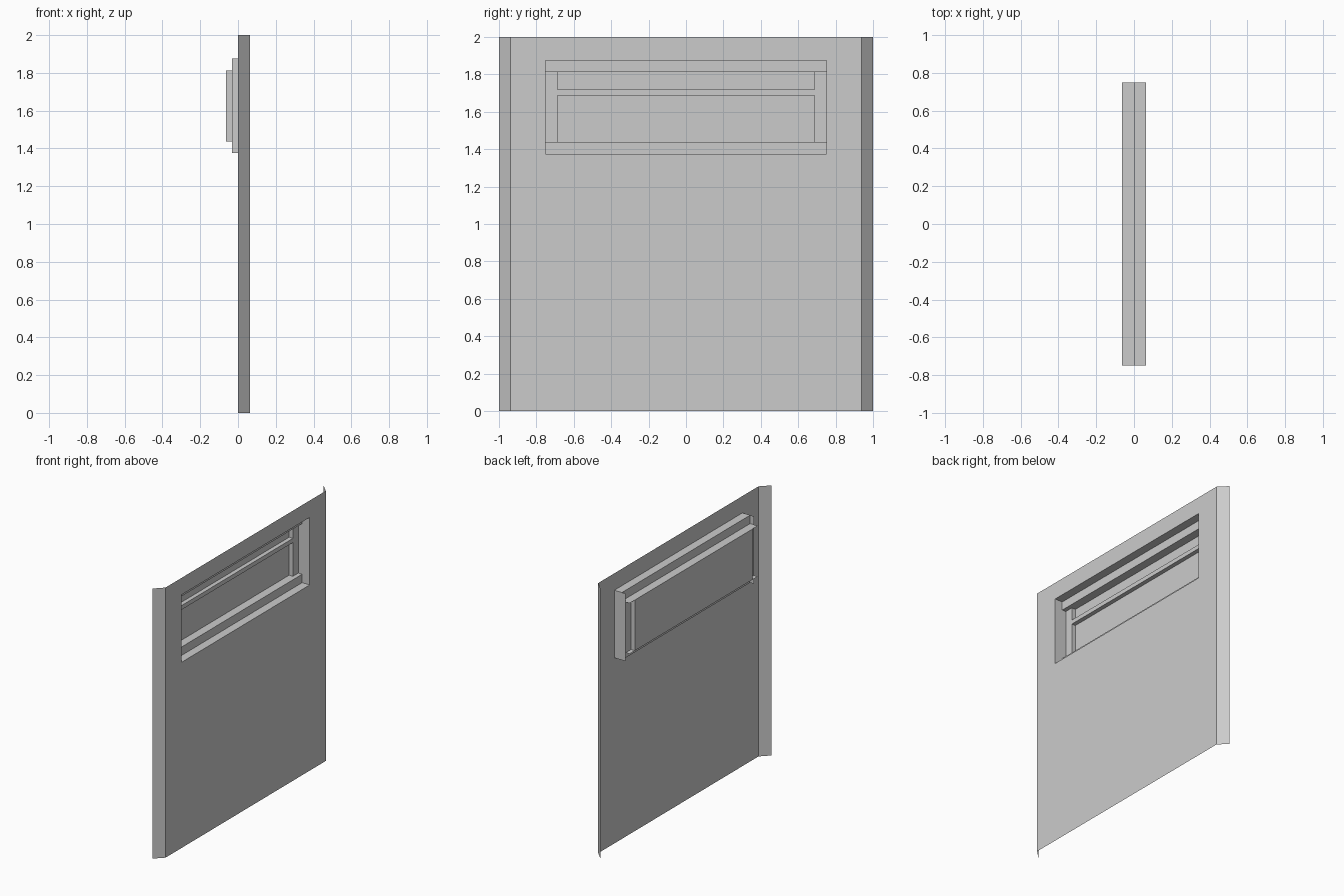
import bpy
import bmesh
from mathutils import Vector

old = bpy.data.objects.get("Cube")
if old:
    bpy.data.objects.remove(old, do_unlink=True)

grey = bpy.data.materials.new("light_grey")
grey.use_nodes = True
grey.diffuse_color = (0.6, 0.6, 0.6, 1)
grey.node_tree.nodes["Principled BSDF"].inputs["Base Color"].default_value = (0.6, 0.6, 0.6, 1)

# Depths (x), half widths (y) and heights (z) shared by the parts
FRONT, BAND, FRAME, BACK = 0.0625, 0.0, -0.03125, -0.0625
EDGE, OUTER, INNER = 0.9375, 0.75, 0.6875
Z_LOW, Z_SILL, Z_BAR0, Z_BAR1, Z_HEAD, Z_HIGH = 1.375, 1.4375, 1.6875, 1.71875, 1.8125, 1.875


def quad(bm, points, facing):
    """Add one thin sheet whose normal points along facing."""
    face = bm.faces.new([bm.verts.new(p) for p in points])
    face.normal_update()
    if face.normal.dot(Vector(facing)) < 0:
        face.normal_flip()


def upright(bm, x, y0, y1, z0, z1):
    """Sheet facing +x."""
    quad(bm, [(x, y0, z0), (x, y1, z0), (x, y1, z1), (x, y0, z1)], (1, 0, 0))


def shelf(bm, z, x0, x1, half, up):
    """Horizontal sheet, facing up (1) or down (-1)."""
    quad(bm, [(x0, -half, z), (x1, -half, z), (x1, half, z), (x0, half, z)], (0, 0, up))


def cheek(bm, y, x0, x1, z0, z1):
    """Side sheet facing the middle of the recess."""
    quad(bm, [(x0, y, z0), (x1, y, z0), (x1, y, z1), (x0, y, z1)], (0, -y, 0))


def finish(name, bm):
    bmesh.ops.remove_doubles(bm, verts=bm.verts, dist=1e-5)
    mesh = bpy.data.meshes.new(name)
    bm.to_mesh(mesh)
    bm.free()
    mesh.materials.append(grey)
    obj = bpy.data.objects.new(name, mesh)
    bpy.context.collection.objects.link(obj)


# Flat panel around the recess opening, with an angled flange on each side
bm = bmesh.new()
upright(bm, FRONT, -OUTER, OUTER, 0, Z_LOW)
upright(bm, FRONT, -OUTER, OUTER, Z_HIGH, 2)
levels = (0, Z_LOW, Z_HIGH, 2)
for s in (-1, 1):
    for z0, z1 in zip(levels, levels[1:]):
        upright(bm, FRONT, s * OUTER, s * EDGE, z0, z1)
        quad(bm, [(FRONT, s * EDGE, z0), (BAND, s, z0), (BAND, s, z1), (FRONT, s * EDGE, z1)], (1, s, 0))
finish("door_panel", bm)

# Stepped bands along the top and bottom of the recess
for name, z_out, z_in, up in (("recess_head", Z_HIGH, Z_HEAD, -1), ("recess_sill", Z_LOW, Z_SILL, 1)):
    bm = bmesh.new()
    shelf(bm, z_out, FRONT, BAND, OUTER, up)
    upright(bm, BAND, -OUTER, OUTER, min(z_out, z_in), max(z_out, z_in))
    shelf(bm, z_in, BAND, BACK, OUTER, up)
    finish(name, bm)

# Recess side walls, window stiles and their inner returns
for name, s in (("recess_side_left", 1), ("recess_side_right", -1)):
    bm = bmesh.new()
    cheek(bm, s * OUTER, FRONT, FRAME, Z_LOW, Z_HIGH)
    upright(bm, FRAME, s * INNER, s * OUTER, Z_SILL, Z_HEAD)
    cheek(bm, s * INNER, FRAME, BACK, Z_SILL, Z_HEAD)
    finish(name, bm)

# Horizontal bar dividing the window
bm = bmesh.new()
upright(bm, FRAME, -INNER, INNER, Z_BAR0, Z_BAR1)
shelf(bm, Z_BAR0, FRAME, BACK, INNER, -1)
shelf(bm, Z_BAR1, FRAME, BACK, INNER, 1)
finish("window_bar", bm)

# Back sheet closing the window
bm = bmesh.new()
upright(bm, BACK, -INNER, INNER, Z_SILL, Z_HEAD)
finish("window_pane", bm)
